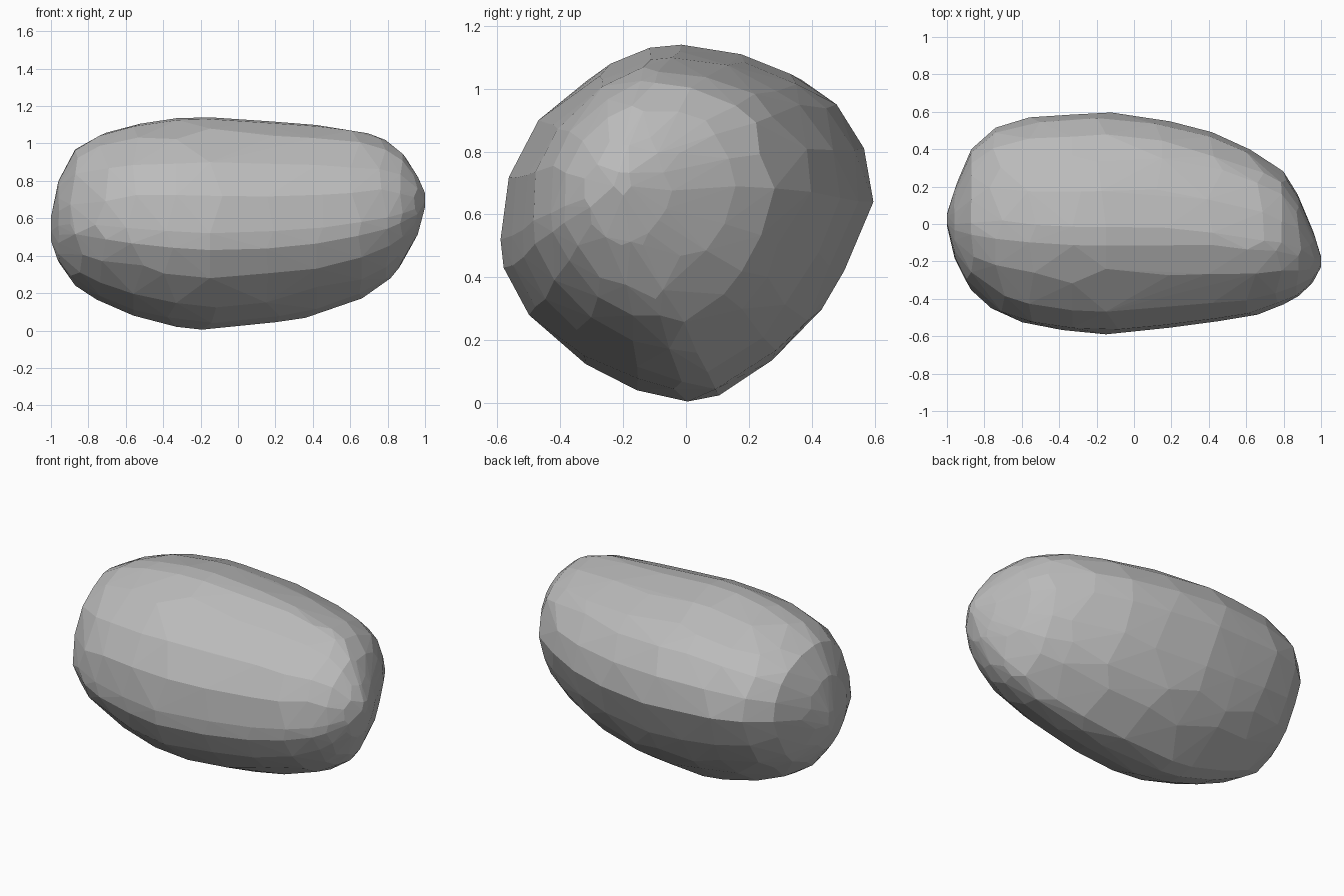
import bpy
import bmesh
import random

random.seed(7)

if "Cube" in bpy.data.objects:
    bpy.data.objects.remove(bpy.data.objects["Cube"])

# Stone colour
grey = bpy.data.materials.new("stone_grey")
grey.use_nodes = True
colour = (0.5, 0.5, 0.5, 1.0)
grey.diffuse_color = colour
shader = next(n for n in grey.node_tree.nodes if n.type == "BSDF_PRINCIPLED")
shader.inputs["Base Color"].default_value = colour
shader.inputs["Roughness"].default_value = 0.9

# Lengthwise stations: x, front y, back y, bottom z, top z
stations = [
    (-1.0, -.01, .06, .48, .62),
    (-.96, -.18, .19, .36, .8),
    (-.87, -.36, .4, .24, .97),
    (-.74, -.47, .515, .155, 1.05),
    (-.56, -.54, .57, .08, 1.1),
    (-.33, -.575, .585, .02, 1.135),
    (-.15, -.59, .6, 0, 1.14),
    (.15, -.56, .56, .025, 1.12),
    (.42, -.525, .49, .08, 1.1),
    (.66, -.485, .38, .17, 1.07),
    (.79, -.435, .295, .25, 1.02),
    (.88, -.385, .15, .355, .95),
    (.96, -.31, -.04, .51, .825),
    (1.0, -.23, -.17, .66, .74),
]

# Cross-section outline (y, z), running from the keel round the front side
outline = [
    (0, 0), (-.16, .04), (-.34, .13), (-.5, .28), (-.58, .43),
    (-.59, .52), (-.57, .72), (-.47, .9), (-.29, 1.06), (-.12, 1.13),
    (-.02, 1.14), (.17, 1.11), (.37, 1.03), (.47, .95), (.56, .81),
    (.59, .64), (.5, .42), (.4, .25), (.3, .15), (.1, .02),
]
HALF_WIDTH = .59
HEIGHT = 1.14


def blend(rows, position):
    """Value at a fractional position along a list of tuples."""
    index = int(position // 1)
    part = position - index
    first = rows[index % len(rows)]
    second = rows[(index + 1) % len(rows)]
    return [a + (b - a) * part for a, b in zip(first, second)]


def surface_point(along, around):
    """Fit the cross-section into the station's width and height."""
    x, front, back, bottom, top = blend(stations, along)
    y, z = blend(outline, around)
    across = (y / HALF_WIDTH + 1) / 2
    return (x, front + (back - front) * across,
            bottom + (top - bottom) * z / HEIGHT)


# Scatter points over the surface so that the facets come out irregular
bm = bmesh.new()
last = len(stations) - 1
for i in range(last + 1):
    step = 4 if i in (0, last) else 1
    for j in range(0, len(outline), step):
        along = min(max(i + random.uniform(-.3, .3), 0), last)
        if i in (0, last) or random.random() < .4:
            along = i
        around = j + random.choice((0, 0, random.uniform(-.3, .3)))
        bm.verts.new(surface_point(along, around))

# Wrap the points in a faceted skin
hull = bmesh.ops.convex_hull(bm, input=bm.verts)
loose = {v for v in hull["geom_interior"] + hull["geom_unused"]
         if isinstance(v, bmesh.types.BMVert)}
bmesh.ops.delete(bm, geom=list(loose), context="VERTS")
bmesh.ops.recalc_face_normals(bm, faces=bm.faces)

mesh = bpy.data.meshes.new("boulder")
bm.to_mesh(mesh)
bm.free()
mesh.materials.append(grey)
boulder = bpy.data.objects.new("boulder", mesh)
bpy.context.collection.objects.link(boulder)
